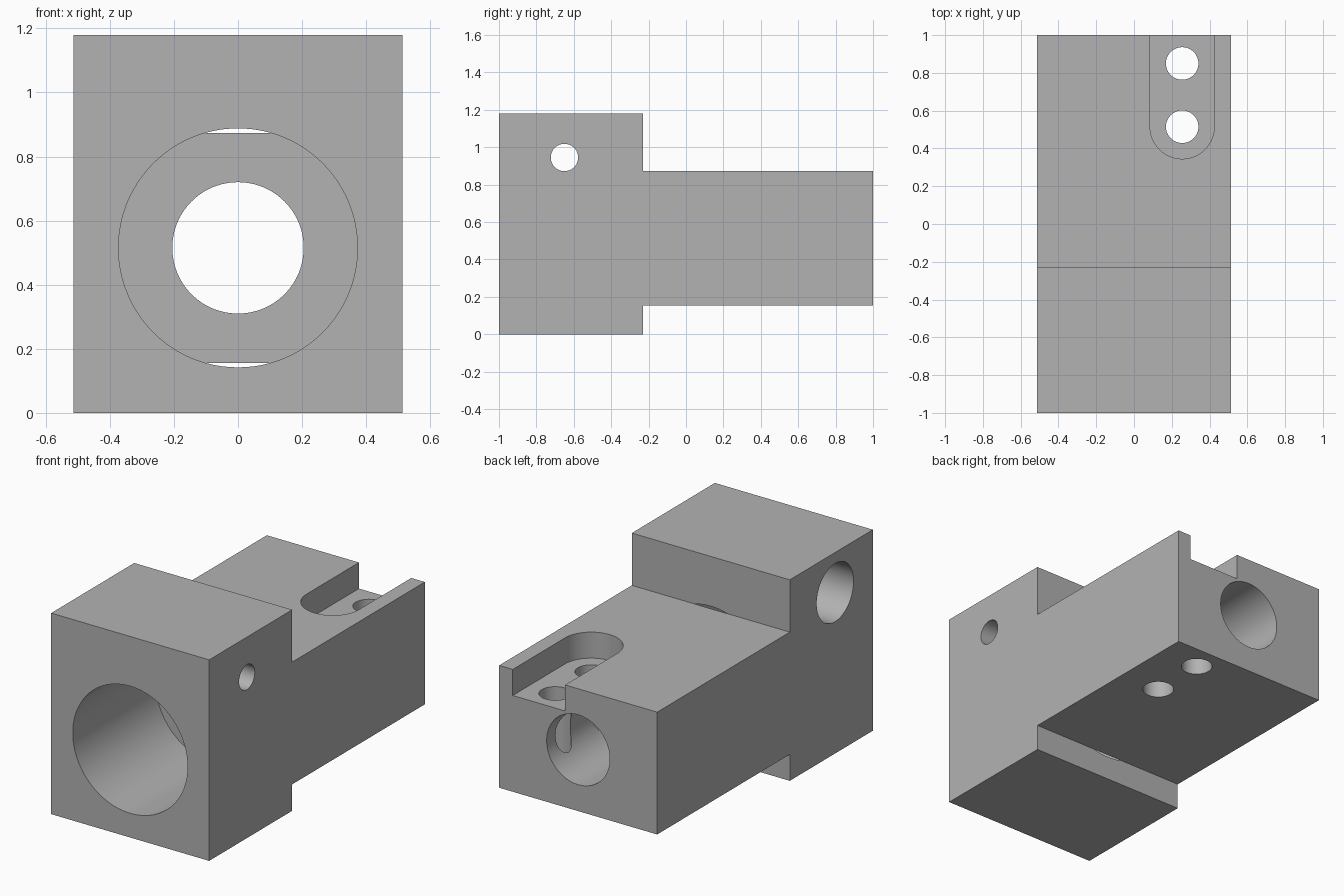
import bpy
import bmesh
from math import pi, sin, cos, radians

if "Cube" in bpy.data.objects:
    bpy.data.objects.remove(bpy.data.objects["Cube"], do_unlink=True)

grey = bpy.data.materials.new("machined_grey")
grey.use_nodes = True
COLOUR = (0.448, 0.448, 0.448, 1)
grey.diffuse_color = COLOUR
grey.node_tree.nodes["Principled BSDF"].inputs["Base Color"].default_value = COLOUR

# Main dimensions
HALF_W, STEP_Y = 0.513, -0.23
BORE_Z, SLOT_X, SLOT_Y = 0.515, 0.255, 0.515


def prism(name, profile, axis, lo, hi):
    """Extrude a 2D profile along x, y or z between two exact limits."""
    def place(p, t):
        a, b = p
        return {"x": (t, a, b), "y": (a, t, b), "z": (a, b, t)}[axis]
    bm = bmesh.new()
    ends = [[bm.verts.new(place(p, t)) for p in profile] for t in (lo, hi)]
    n = len(profile)
    for ring in ends:
        bm.faces.new(ring)
    for i in range(n):
        j = (i + 1) % n
        bm.faces.new((ends[0][i], ends[0][j], ends[1][j], ends[1][i]))
    bmesh.ops.recalc_face_normals(bm, faces=bm.faces)
    mesh = bpy.data.meshes.new(name)
    bm.to_mesh(mesh)
    bm.free()
    mesh.materials.append(grey)
    obj = bpy.data.objects.new(name, mesh)
    bpy.context.collection.objects.link(obj)
    return obj


def arc(a, b, r, start=0.0, sweep=2 * pi, steps=96):
    count = steps if sweep >= 2 * pi else steps + 1
    return [(a + r * cos(start + sweep * i / steps),
             b + r * sin(start + sweep * i / steps)) for i in range(count)]


# Stepped block: tall front head and lower rear arm
side = [(-1, 0), (STEP_Y, 0), (STEP_Y, 0.155), (1, 0.155),
        (1, 0.873), (STEP_Y, 0.873), (STEP_Y, 1.18), (-1, 1.18)]
block = prism("stepped_block", side, "x", -HALF_W, HALF_W)

# Round-ended slot open to the back
slot = arc(SLOT_X, SLOT_Y, 0.17, pi, pi, 48)
slot += [(SLOT_X + 0.17, 1.1), (SLOT_X - 0.17, 1.1)]

cutters = [
    prism("front_bore", arc(0, BORE_Z, 0.373), "y", -1.1, STEP_Y),
    prism("through_bore", arc(0, BORE_Z, 0.205), "y", -0.5, 1.1),
    prism("top_slot", slot, "z", 0.72, 1.0),
    prism("side_hole", arc(-0.65, 0.945, 0.073), "x", -0.6, 0.6),
    prism("side_counterbore", arc(-0.65, 0.945, 0.171), "x", -0.6, -0.17),
]
for y in (SLOT_Y, 0.85):
    cutters.append(prism("mounting_hole", arc(SLOT_X, y, 0.086), "z", 0.1, 0.8))

# Cut every opening from the block
bpy.ops.object.select_all(action="DESELECT")
bpy.context.view_layer.objects.active = block
block.select_set(True)
for cutter in cutters:
    cutter.hide_render = True
    mod = block.modifiers.new(cutter.name, "BOOLEAN")
    mod.operation, mod.solver, mod.object = "DIFFERENCE", "EXACT", cutter
    bpy.ops.object.modifier_apply(modifier=mod.name)
    bpy.data.objects.remove(cutter, do_unlink=True)

bpy.ops.object.shade_smooth_by_angle(angle=radians(30))
